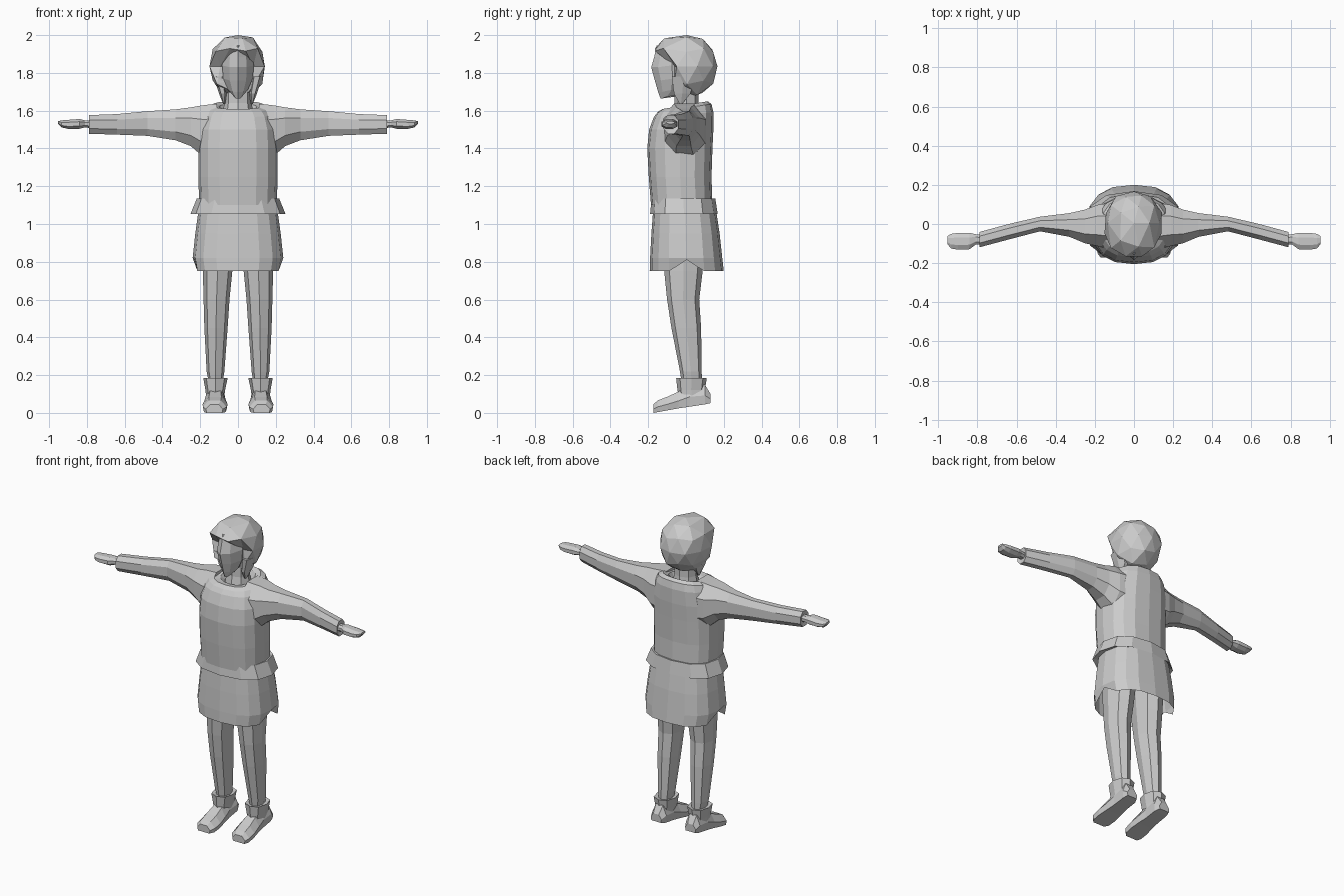
import bpy, bmesh, math, random
from mathutils import Vector

random.seed(4)
grey = bpy.data.materials.new("plain grey")
grey.diffuse_color = (0.6, 0.6, 0.6, 1)


def finish(name, bm, mirror=False):
    bmesh.ops.recalc_face_normals(bm, faces=bm.faces[:])
    me = bpy.data.meshes.new(name)
    bm.to_mesh(me)
    bm.free()
    me.materials.append(grey)
    ob = bpy.data.objects.new(name, me)
    bpy.context.collection.objects.link(ob)
    if mirror:
        ob.modifiers.new("mirror", 'MIRROR')
    return ob


def loft(name, rings, start=True, end=True, mirror=False):
    """Skin a list of equal-length point rings, with optional end caps."""
    bm = bmesh.new()
    vs = [[bm.verts.new(p) for p in r] for r in rings]
    n = len(vs[0])
    for a, b in zip(vs, vs[1:]):
        for i in range(n):
            j = (i + 1) % n
            bm.faces.new((a[i], a[j], b[j], b[i]))
    if start:
        bm.faces.new(vs[0])
    if end:
        bm.faces.new(vs[-1])
    return finish(name, bm, mirror)


def oval(a0, a1, b0, b1, n, power=2.0, turn=0.0):
    """Rounded outline filling the box a0..a1 by b0..b1."""
    pts = []
    for i in range(n):
        t = 2 * math.pi * (i + turn) / n
        c, s = math.cos(t), math.sin(t)
        e = 2 / power
        pts.append(((a0 + a1) / 2 + (a1 - a0) / 2 * math.copysign(abs(c) ** e, c),
                    (b0 + b1) / 2 + (b1 - b0) / 2 * math.copysign(abs(s) ** e, s)))
    return pts


def level(z, x0, x1, y0, y1, n=12, power=2.4, tilt=0.0):
    return [(x, y, z + tilt * y) for x, y in oval(x0, x1, y0, y1, n, power)]


def slice_x(x, y0, y1, z0, z1, n=8, power=2.2):
    return [(x, y, z) for y, z in oval(y0, y1, z0, z1, n, power, 0.5)]


# Tunic body, ending in a sloping neckline with a turned-in collar
body = [(1.10, .205, -.185, .14, 0), (1.25, .21, -.197, .135, 0), (1.40, .21, -.205, .14, 0),
        (1.50, .205, -.195, .145, 0), (1.58, .185, -.17, .145, .08), (1.615, .165, -.15, .135, .15),
        (1.63, .135, -.125, .115, .17), (1.62, .10, -.09, .09, .17), (1.59, .08, -.06, .07, .1)]
loft("tunic_body", [level(z, -w, w, f, b, 16, 2.5, t) for z, w, f, b, t in body])

# Skirt: open below, with a notch in the hem at each side
skirt = [(.75, .228, -.192, .20), (.82, .24, -.19, .192), (.95, .226, -.183, .178), (1.10, .205, -.172, .155)]
rings = [level(z, -w, w, f, b, 16, 2.6) for z, w, f, b in skirt]
rings[0] = [(x, y, z + (.06 if i % 8 == 0 else 0)) for i, (x, y, z) in enumerate(rings[0])]
loft("skirt", rings, start=False)

# Flared belt
loft("belt", [level(1.07, -.20, .20, -.17, .15), level(1.052, -.252, .252, -.19, .168),
              level(1.135, -.218, .218, -.182, .155), level(1.13, -.19, .19, -.17, .13)], False, False)

# Sleeves
sleeve = [(.11, -.14, .12, 1.33, 1.648), (.19, -.12, .105, 1.35, 1.638), (.25, -.105, .08, 1.405, 1.625),
          (.33, -.07, .06, 1.437, 1.613), (.48, -.04, .04, 1.462, 1.602), (.64, -.082, .003, 1.469, 1.586),
          (.79, -.122, -.038, 1.474, 1.58), (.785, -.11, -.05, 1.495, 1.56)]
loft("sleeve", [slice_x(*s) for s in sleeve], mirror=True)

# Mitten hands
hand = [(.77, -.105, -.055, 1.505, 1.55), (.81, -.108, -.05, 1.51, 1.55), (.84, -.132, -.042, 1.502, 1.558),
        (.90, -.134, -.042, 1.502, 1.553), (.935, -.128, -.048, 1.51, 1.55), (.952, -.105, -.06, 1.53, 1.545)]
loft("hand", [slice_x(*h) for h in hand], mirror=True)

# Trouser legs
leg = [(.14, .085, .15, -.02, .085), (.22, .072, .166, -.032, .083), (.45, .055, .178, -.077, .08),
       (.60, .045, .182, -.1, .07), (.75, .03, .186, -.115, .088), (1.06, .005, .19, -.13, .12)]
loft("trouser_leg", [level(z, a, b, f, k, 8, 2.2) for z, a, b, f, k in leg], mirror=True)

# Boot cuffs, wider at the top
cuff = [(.07, .075, .168, -.035, .105), (.12, .068, .172, -.045, .1), (.185, .055, .184, -.052, .11),
        (.178, .075, .165, -.03, .085)]
loft("boot_cuff", [level(z, a, b, f, k, 8, 2.4) for z, a, b, f, k in cuff], mirror=True)

# Boots, built from heel to toe, with the heel raised
boot = [(.13, .085, .16, .052, .10), (.10, .07, .17, .045, .15), (.02, .07, .172, .033, .15),
        (-.04, .062, .178, .024, .112), (-.10, .055, .187, .013, .085), (-.15, .06, .186, .004, .066),
        (-.172, .08, .17, .0, .045)]


def boot_ring(y, x0, x1, z0, z1):
    m, w, h = (x0 + x1) / 2, (x1 - x0) / 2, z1 - z0
    return [(m + a * w, y, z0 + b * h) for a, b in
            ((-.9, 0), (.9, 0), (1, .45), (.5, 1), (-.5, 1), (-1, .45))]


loft("boot", [boot_ring(*b) for b in boot], mirror=True)

# Neck
loft("neck", [level(z, -w, w, f, b, 8, 2) for z, w, f, b in
              ((1.57, .085, -.075, .075), (1.64, .072, -.06, .065), (1.74, .07, -.06, .065))])

# Face: faceted mask with a central ridge, pointed at the chin
face = [(1.665, .022, -.135, -.10), (1.70, .052, -.148, -.075), (1.76, .078, -.165, -.07),
        (1.83, .084, -.184, -.075), (1.885, .078, -.168, -.075), (1.945, .05, -.155, -.07)]
loft("face", [[(-w, b, z + .01), (-w * .55, (f * 2 + b) / 3, z), (0, f, z), (w * .55, (f * 2 + b) / 3, z),
               (w, b, z + .01), (w * .7, .02, z + .02), (-w * .7, .02, z + .02)] for z, w, f, b in face],
     mirror=False)

# Hair: rough faceted cap, pulled back around the face and trimmed at the nape
bm = bmesh.new()
bmesh.ops.create_icosphere(bm, subdivisions=2, radius=1)
for v in bm.verts:
    d = v.co.normalized()
    d *= 1 + random.uniform(-.05, .07)
    x = d.x * (.155 if d.x < 0 else .142)
    y = .005 + d.y * .168
    z = min(1.835 + d.z * .17, 2.0)
    if z > 1.9 and y < -.02:
        y -= .035
    if abs(x) < .11 and z < 1.91 and y < -.05:
        y = -.06
    v.co = Vector((x, max(min(y, .167), -.165), max(z, 1.67 if y > -.02 else 1.70)))
finish("hair", bm)

# Pointed side locks below the hair
loft("side_lock", [level(z, a, b, f, k, 6, 2) for z, a, b, f, k in
                   ((1.635, .068, .078, -.035, -.02), (1.69, .06, .10, -.07, .03),
                    (1.78, .07, .13, -.085, .06))], mirror=True)
